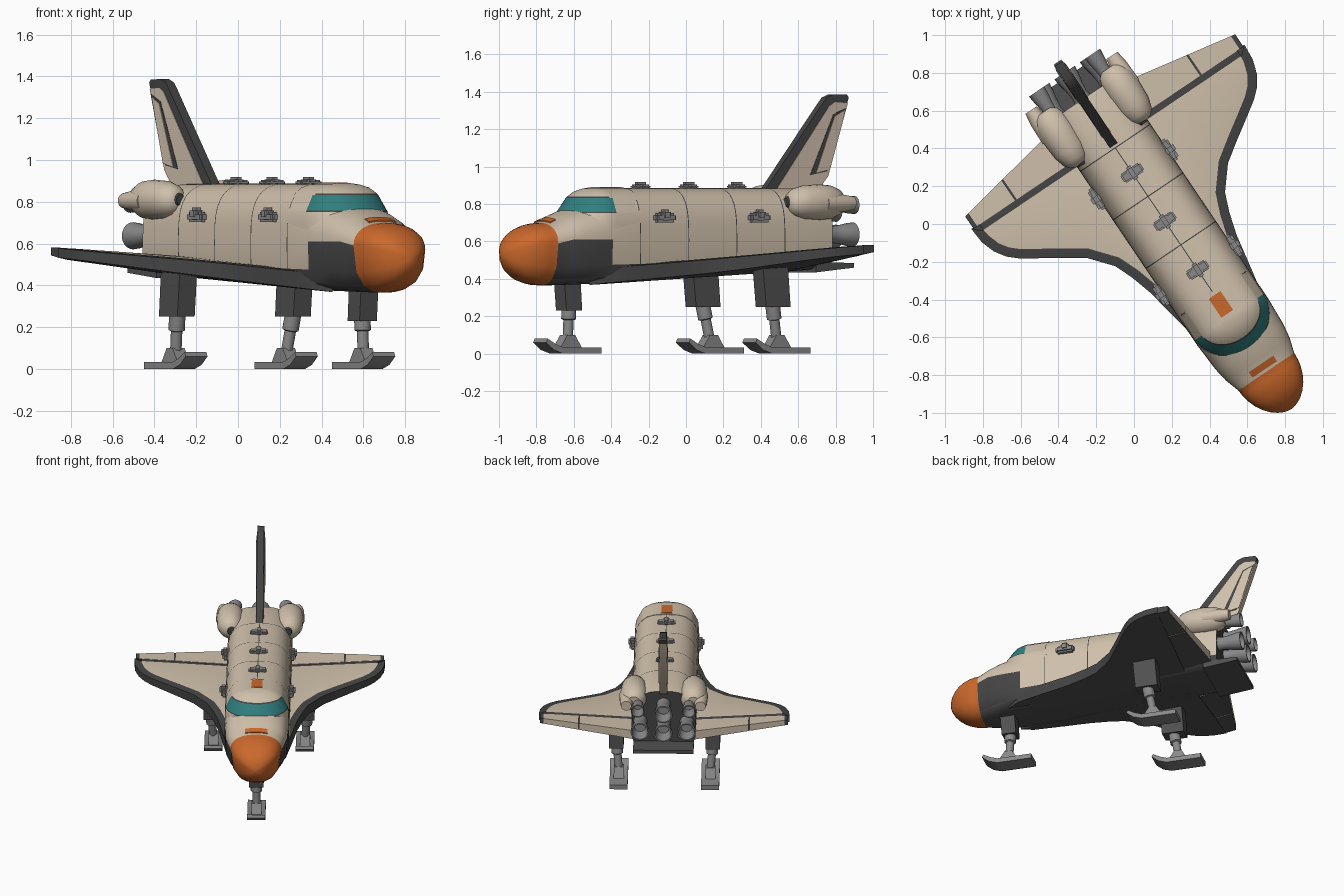
import bpy, bmesh, math
from mathutils import Matrix, Vector

cube = bpy.data.objects.get("Cube")
if cube:
    bpy.data.objects.remove(cube, do_unlink=True)

# Whole craft is built facing -y, then turned and shifted into place
PLACE = Matrix.Translation((0.119, 0.08, 0)) @ Matrix.Rotation(math.radians(34), 4, 'Z')
parts = []


def material(name, r, g, b):
    m = bpy.data.materials.new(name)
    m.use_nodes = True
    m.diffuse_color = (r, g, b, 1)
    m.node_tree.nodes["Principled BSDF"].inputs["Base Color"].default_value = (r, g, b, 1)
    return m


CREAM = material("cream", .63, .53, .41)
DARK = material("charcoal", .058, .058, .058)
BELLY = material("belly charcoal", .08, .08, .08)
ORANGE = material("orange", .60, .14, .025)
TEAL = material("teal", .03, .21, .21)
GREY = material("grey", .25, .25, .25)


def finish(name, bm, mats):
    bmesh.ops.recalc_face_normals(bm, faces=bm.faces)
    me = bpy.data.meshes.new(name)
    bm.to_mesh(me)
    bm.free()
    me.transform(PLACE)
    for m in mats:
        me.materials.append(m)
    ob = bpy.data.objects.new(name, me)
    bpy.context.collection.objects.link(ob)
    parts.append(ob)
    return ob


def loft(name, rings, mats, rule=lambda i, j, c: 0):
    """Skin closed rings; rule picks the material by ring, segment and centre."""
    bm = bmesh.new()
    vs = [[bm.verts.new(p) for p in r] for r in rings]
    n = len(rings[0])
    for i in range(len(vs) - 1):
        for j in range(n):
            k = (j + 1) % n
            f = bm.faces.new((vs[i][j], vs[i][k], vs[i + 1][k], vs[i + 1][j]))
            f.material_index = rule(i, j, f.calc_center_median())
    for i, r in ((-1, vs[0]), (len(vs) - 1, vs[-1])):
        f = bm.faces.new(r)
        f.material_index = rule(i, -1, f.calc_center_median())
    return finish(name, bm, mats)


def prism(name, profile, x0, x1, mat):
    return loft(name, [[(x, y, z) for y, z in profile] for x in (x0, x1)], [mat])


def box(name, centre, size, mat, bevel=0.0):
    bm = bmesh.new()
    bmesh.ops.create_cube(bm, size=1, matrix=Matrix.Translation(centre) @ Matrix.Diagonal((*size, 1)))
    if bevel:
        bmesh.ops.bevel(bm, geom=bm.edges[:], offset=bevel, segments=2, affect='EDGES')
    return finish(name, bm, [mat])


def turned(name, start, axis, profile, mat, n=24):
    """Turn (distance, radius) pairs about an axis."""
    q = Vector(axis).to_track_quat('Z', 'Y')
    rings = [[Vector(start) + q @ Vector((r * math.cos(a), r * math.sin(a), d))
              for a in (math.tau * k / n for k in range(n))] for d, r in profile]
    return loft(name, rings, [mat])


# Fuselage with nose cap, dark belly and door seams
def section(y, a, zb, zt, m, n):
    zc = .61 if y > -1 else .59
    half = [(a * (1 - q ** n) ** (1 / n), zc - (zc - zb) * q) for q in (1, .995, .96, .85, .57, 0)]
    for k in range(1, 11):
        t = math.pi / 2 * k / 10
        half.append((a * max(math.cos(t), 0) ** (2 / m), zc + (zt - zc) * math.sin(t) ** (2 / m)))
    half[-1] = (0, zt)
    return [(x, y, z) for x, z in half] + [(-x, y, z) for x, z in half[-2:0:-1]]


SEAMS = (-.54, -.23, .08, .39)
rings = []
first = section(-1.04, .178, .365, .70, 2.2, 2.6)
for t in (.9995, .99, .96, .9, .8, .65, .5, .3, .15):
    s = (1 - t * t) ** .55
    rings.append([(x * s, -1.04 - .238 * t, .525 + (z - .525) * s) for x, y, z in first])
rings += [first, section(-.96, .203, .366, .735, 2.3, 3.2), section(-.88, .216, .369, .765, 2.4, 4),
          section(-.72, .225, .374, .805, 2.6, 5)]
for y in SEAMS:
    for d in (-.0028, .0028):
        rings.append(section(y + d, .225, .382 + (y + .54) * .056, .885, 3, 6))
rings += [section(.6, .225, .447, .885, 3, 6), section(.70, .222, .453, .87, 3, 6)]
N = len(first)


def hull_rule(i, j, c):
    k = min(j, N - 1 - j)
    if c.y < -1.04:
        return 2
    if 0 <= k < 3:
        return 3
    if j < 0 or k == 3 or (k == 4 and c.y < -.72):
        return 1
    return int(any(abs(c.y - y) < .002 for y in SEAMS))


loft("fuselage", rings, [CREAM, DARK, ORANGE, BELLY], hull_rule)
box("bay_centre_seam", (0, -.075, .884), (.005, .93, .005), DARK)

# Cabin with wraparound window band
levels = [(.62, .222, .235), (.70, .222, .218), (.751, .217, .199), (.758, .214, .194), (.832, .178, .138),
          (.840, .172, .13), (.868, .135, .09), (.882, .09, .05), (.89, .03, .01)]
rings = []
for z, b, d in levels:
    arc = [math.pi * (k / 24 - .5) for k in range(25)]
    rings.append([(b, -.53, z)] + [(-b * math.sin(t), -.69 - d * math.cos(t), z) for t in arc] + [(-b, -.53, z)])


def cabin_rule(i, j, c):
    return {2: 1, 3: 2, 4: 1}.get(i, 0) if c.y < -.70 and j >= 0 else 0


loft("cabin", rings, [CREAM, DARK, TEAL], cabin_rule)
box("roof_patch", (0, -.61, .888), (.075, .12, .009), ORANGE)
rings = []
for x in (-.078, -.052, -.026, 0, .026, .052, .078):
    drop = 1.35 * x * x
    rings.append([(x, y, z - drop) for y, z in ((-1.025, .704), (-.99, .719), (-.99, .728), (-1.025, .713))])
loft("nose_patch", rings, [ORANGE])

# Wings: dark leading border, cream upper skin, dark belly
EDGE = [(.15, -.82), (.20, -.74), (.236, -.56), (.275, -.35), (.31, -.23), (.35, -.13), (.45, -.01), (.56, .065),
        (.66, .13), (.75, .19), (.80, .235), (.84, .295), (.865, .37), (.872, .46)]


def skin(x, y, side, s, thick=1.0):
    middle = .43 + .065 * (y + .6) + .088 * (x - .23)
    return (s * x, y, middle + side * thick * (.046 - .03 * (x - .23)))


def wing(side_name, s):
    rings = []
    for i, (x, y) in enumerate(EDGE):
        p, q = EDGE[max(i - 1, 0)], EDGE[min(i + 1, len(EDGE) - 1)]
        t = Vector((q[0] - p[0], q[1] - p[1])).normalized()
        bx, by = x - .05 * t.y, min(y + .05 * t.x, .415)
        rings.append([skin(x, y, -1, s, .85), skin(x, y, 1, s, .85), skin(bx, by, 1, s),
                      skin(bx, .42, 1, s), skin(bx, .46, 1, s, .85), skin(bx, .46, -1, s)])
    loft(side_name + "_wing", rings, [CREAM, DARK, BELLY], lambda i, j, c: {2: 0, 5: 2}.get(j, 1))
    # Elevons with a dark joint between them and a dark tip
    for label, x0, x1, mat, t in (("inner_elevon", .2, .585, CREAM, 1), ("elevon_joint", .585, .597, DARK, .9),
                                  ("outer_elevon", .597, .838, CREAM, 1), ("wing_tip_edge", .838, .862, DARK, 1)):
        rings = []
        for x in (x0, x1):
            tail = .64 - .19 * (x - .3)
            rings.append([skin(x, .455, -1, s, .9 * t), skin(x, .455, 1, s, .95 * t),
                          skin(x, tail, 1, s, .8 * t), skin(x, tail, -1, s, .6 * t)])
        loft(f"{side_name}_{label}", rings, [mat, BELLY], lambda i, j, c: int(j == 3))


# Landing legs with skis
def leg(name, x, y, top, lean, reach, bottom):
    prism(name + "_housing", [(y - reach, top), (y + reach * .9, top), (y + reach * 1.1, bottom),
                              (y - reach * .75, bottom)], x - .05, x + .05, BELLY)
    start, foot = Vector((x, y + .01, .27)), Vector((x * .95, y + lean, .06))
    length = (foot - start).length
    turned(name + "_strut", start, foot - start,
           [(0, .04), (.085, .04), (.09, .028), (length, .028)], GREY, 16)
    fx, fy = foot.x, foot.y
    prism(name + "_bracket", [(fy - .07, .03), (fy + .07, .03), (fy + .025, .10), (fy - .025, .10)],
          fx - .035, fx + .035, GREY)
    ski = [(.175, 0), (-.07, 0), (-.13, .02), (-.18, .06), (-.17, .08), (-.12, .052), (-.07, .034), (.175, .034)]
    prism(name + "_ski", [(fy + a, b) for a, b in ski], fx - .063, fx + .063, GREY)


# Engine bell with hollow mouth
def bell(name, x, z, r):
    turned(name, (x, .68, z), (0, 1, 0),
           [(0, r * .8), (.05, r * .68), (.10, r * .78), (.15, r * .94), (.19, r), (.19, r * .86), (.10, r * .6)],
           GREY)


for side_name, s in (("left", 1), ("right", -1)):
    wing(side_name, s)
    leg(side_name + "_rear_leg", s * .335, .225, .47, .05, .085, .25)
    # Side pods
    turned(side_name + "_pod", (s * .207, .42, .81), (0, 1, 0),
           [(0, .02), (.012, .05), (.04, .073), (.10, .09), (.2, .096), (.27, .09), (.32, .07), (.34, .045)], CREAM)
    turned(side_name + "_pod_tail", (s * .258, .62, .805), (0, 1, 0), [(0, .05), (.12, .046), (.185, .036)], CREAM)
    turned(side_name + "_pod_intake", (s * .197, .412, .81), (0, 1, 0), [(0, .024), (.02, .036)], DARK)
    bell(side_name + "_lower_engine", s * .162, .637, .065)
    bell(side_name + "_upper_engine", s * .178, .795, .048)
    # Side door latches
    for k, y in enumerate((-.39, .22)):
        box(f"{side_name}_latch_{k}", (s * .232, y, .727), (.045, .13, .05), GREY, .012)
        box(f"{side_name}_latch_knuckle_{k}", (s * .236, y, .742), (.055, .06, .06), GREY, .014)

leg("front_leg", 0, -.86, .40, .0, .055, .23)
bell("lower_centre_engine", 0, .625, .065)
bell("upper_centre_engine", 0, .77, .065)
prism("body_flap", [(.6, .435), (.6, .49), (.845, .485), (.845, .46)], -.21, .21, BELLY)

# Roof door latches
for k, y in enumerate((-.39, -.08, .23)):
    box(f"roof_latch_{k}", (0, y, .892), (.125, .055, .026), GREY, .009)
    box(f"roof_latch_knuckle_{k}", (0, y, .9), (.05, .08, .036), GREY, .012)

# Tail fin: dark rim, cream side skin, outlined rudder
prism("fin_rim", [(.386, .86), (.765, 1.335), (.795, 1.37), (.84, 1.387), (.925, 1.385), (.937, 1.37),
                  (.925, 1.335), (.80, .95), (.72, .86)], -.024, .024, DARK)
prism("fin_skin", [(.455, .86), (.81, 1.325), (.845, 1.345), (.929, 1.34), (.803, .95), (.725, .86)],
      -.027, .027, CREAM)
RUDDER = [(.916, 1.315), (.835, 1.28), (.685, .955), (.795, .975)]
cy, cz = (sum(p[i] for p in RUDDER) / 4 for i in (0, 1))
prism("rudder_outline", RUDDER, -.029, .029, DARK)
prism("rudder", [(cy + (y - cy) * .8 + .012, cz + (z - cz) * .93) for y, z in RUDDER], -.032, .032, CREAM)

# Smooth shading with sharp edges kept
bpy.ops.object.select_all(action='DESELECT')
for ob in parts:
    ob.select_set(True)
bpy.context.view_layer.objects.active = parts[0]
bpy.ops.object.shade_smooth_by_angle(angle=math.radians(35))
